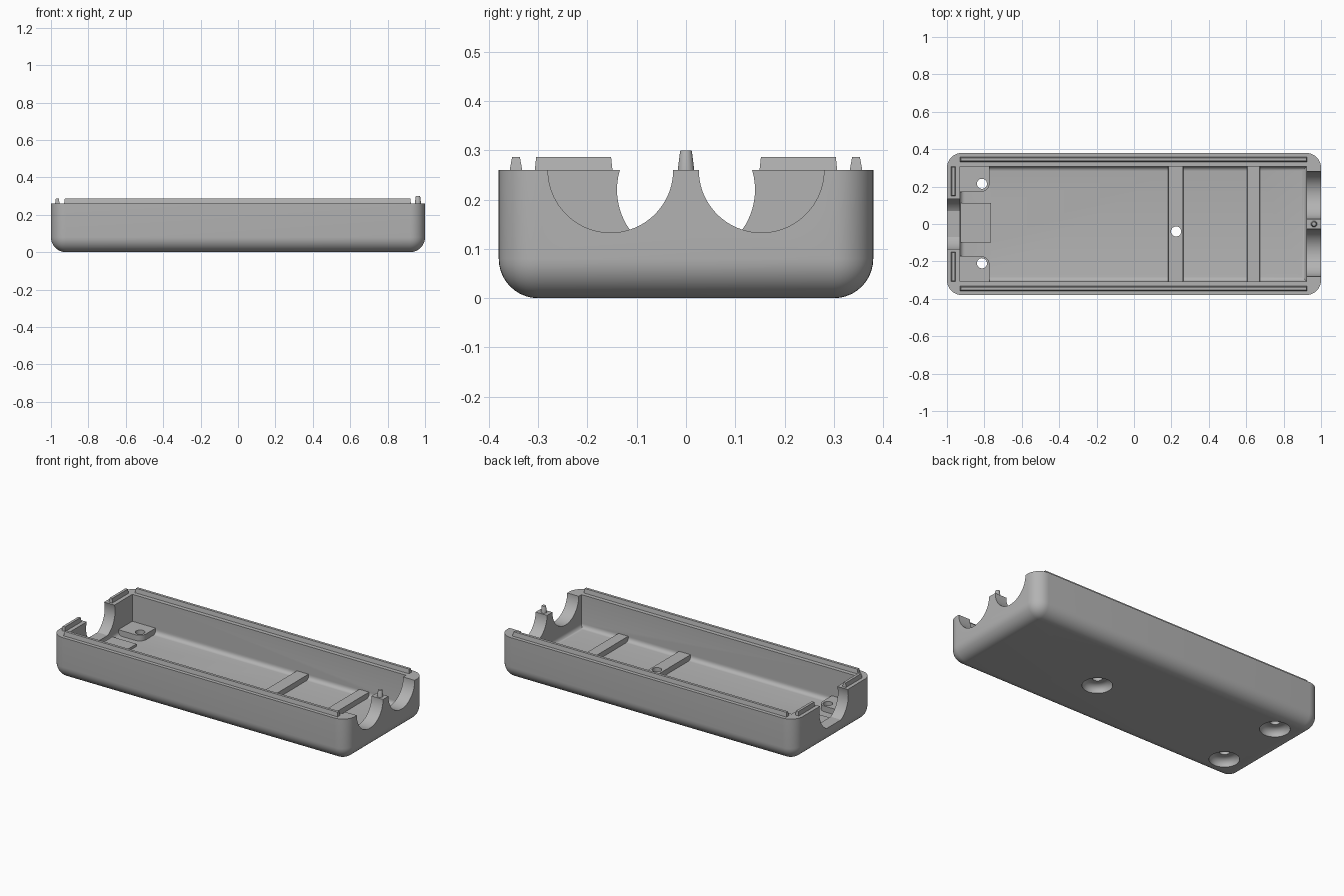
import bpy, bmesh, math
from mathutils import Matrix, Vector

cube = bpy.data.objects.get("Cube")
if cube:
    bpy.data.objects.remove(cube, do_unlink=True)

grey = bpy.data.materials.new("plain grey")
grey.use_nodes = True
COLOUR = (0.45, 0.45, 0.45, 1)
grey.diffuse_color = COLOUR
grey.node_tree.nodes["Principled BSDF"].inputs["Base Color"].default_value = COLOUR

TOP, FLOOR = 0.26, 0.06


def finish(name, bm):
    bmesh.ops.recalc_face_normals(bm, faces=bm.faces)
    mesh = bpy.data.meshes.new(name)
    bm.to_mesh(mesh)
    bm.free()
    mesh.materials.append(grey)
    ob = bpy.data.objects.new(name, mesh)
    bpy.context.collection.objects.link(ob)
    return ob


def box_mesh(x0, x1, y0, y1, z0, z1, taper=(0, 0)):
    """Box whose top is pulled in by taper on x and y."""
    bm = bmesh.new()
    bmesh.ops.create_cube(bm, size=1)
    for v in bm.verts:
        up = v.co.z > 0
        tx, ty = taper if up else (0, 0)
        v.co = (x1 - tx if v.co.x > 0 else x0 + tx,
                y1 - ty if v.co.y > 0 else y0 + ty,
                z1 if up else z0)
    return bm


def bevel(bm, test, radius, segments):
    edges = [e for e in bm.edges if test(*(v.co for v in e.verts))]
    bmesh.ops.bevel(bm, geom=edges, offset=radius, segments=segments,
                    profile=0.5, affect='EDGES')


def box(name, *args, **kw):
    return finish(name, box_mesh(*args, **kw))


def lathe(name, profile, x, y, steps=40):
    """Closed solid spun about a vertical axis from (radius, z) points."""
    bm = bmesh.new()
    rings = [[bm.verts.new((x + r * math.cos(a * math.tau / steps),
                            y + r * math.sin(a * math.tau / steps), z))
              for a in range(steps)] for r, z in profile]
    for low, high in zip(rings, rings[1:]):
        for i in range(steps):
            j = (i + 1) % steps
            bm.faces.new((low[i], low[j], high[j], high[i]))
    bm.faces.new(rings[0])
    bm.faces.new(rings[-1])
    return finish(name, bm)


def barrel(name, x0, x1, y, z, radius):
    """Cylinder lying along x."""
    bm = bmesh.new()
    bmesh.ops.create_cone(bm, cap_ends=True, segments=96, radius1=radius,
                          radius2=radius, depth=x1 - x0,
                          matrix=Matrix.Translation(((x0 + x1) / 2, y, z))
                          @ Matrix.Rotation(math.pi / 2, 4, 'Y'))
    return bm if name is None else finish(name, bm)


def combine(target, tool, operation):
    mod = target.modifiers.new(tool.name, 'BOOLEAN')
    mod.operation, mod.object, mod.solver = operation, tool, 'EXACT'
    bpy.context.view_layer.objects.active = target
    bpy.ops.object.modifier_apply(modifier=mod.name)
    bpy.data.objects.remove(tool, do_unlink=True)


def smooth(ob, angle=30):
    bpy.ops.object.select_all(action='DESELECT')
    ob.select_set(True)
    bpy.context.view_layer.objects.active = ob
    bpy.ops.object.shade_smooth_by_angle(angle=math.radians(angle))


# Outer shell: rounded block sliced flat at the rim
bm = box_mesh(-1, 1, -0.38, 0.38, 0, 0.5)
bevel(bm, lambda a, b: True, 0.08, 10)
cut = bmesh.ops.bisect_plane(bm, geom=bm.verts[:] + bm.edges[:] + bm.faces[:],
                             plane_co=(0, 0, TOP), plane_no=(0, 0, 1), clear_outer=True)
bmesh.ops.contextual_create(
    bm, geom=[e for e in cut["geom_cut"] if isinstance(e, bmesh.types.BMEdge)])
shell = finish("tray_shell", bm)

# Inner cavity with a rounded floor edge
bm = box_mesh(-0.93, 0.922, -0.307, 0.307, FLOOR, 0.4)
bevel(bm, lambda a, b: a.z < 0.1 and b.z < 0.1, 0.025, 5)
combine(shell, finish("cavity", bm), 'DIFFERENCE')

# Cross ribs and the pad behind the single opening
for x0, x1 in ((0.178, 0.268), (0.6, 0.678)):
    combine(shell, box("rib", x0, x1, -0.33, 0.33, 0.03, FLOOR + 0.03, taper=(0.006, 0)), 'UNION')
combine(shell, box("pad", -0.95, -0.765, -0.1, 0.112, 0.03, FLOOR + 0.015), 'UNION')

# Screw bosses in the two corners, each with one rounded corner
for side in (-1, 1):
    bm = box_mesh(-0.95, -0.772, *sorted((side * 0.172, side * 0.33)), 0.03, FLOOR + 0.035)
    bevel(bm, lambda a, b: abs(a.z - b.z) > 0.01 and a.x > -0.8 and abs(a.y) < 0.2, 0.045, 8)
    combine(shell, finish("boss", bm), 'UNION')

# Two half-round openings on the left end
for side in (-1, 1):
    combine(shell, barrel("port", 0.9, 1.1, side * 0.153, TOP, 0.127), 'DIFFERENCE')

# Single round opening with a flat bottom on the right end
bm = barrel(None, -1.1, -0.925, 0, 0.22, 0.14)
for v in bm.verts:
    v.co.z = max(v.co.z, 0.099)
combine(shell, finish("wide_port", bm), 'DIFFERENCE')

# Screw holes with domed recesses underneath
dome = [(0.083, -0.02), (0.083, 0.008)]
dome += [(0.045 + 0.038 * math.cos(a * math.pi / 12), 0.008 + 0.037 * math.sin(a * math.pi / 12))
         for a in range(1, 7)]
for x, y in ((-0.813, 0.215), (-0.813, -0.21), (0.225, -0.04)):
    combine(shell, lathe("screw_hole", dome + [(0.027, 0.045), (0.027, 0.2)], x, y), 'DIFFERENCE')
smooth(shell)

# Raised locating ridges on the rim
for side, word in ((1, "back"), (-1, "front")):
    y = side * 0.345
    box(word + "_ridge", -0.93, 0.925, y - 0.013, y + 0.013, TOP - 0.002, 0.286, taper=(0.004, 0.005))
    y = side * 0.228
    box(word + "_end_ridge", -0.978, -0.954, y - 0.079, y + 0.079, TOP - 0.002, 0.286, taper=(0.004, 0.003))

# Locating pin between the two openings
pin = lathe("locating_pin", [(0.017, TOP - 0.002), (0.012, 0.298), (0.011, 0.3)], 0.962, 0, 24)
smooth(pin)
